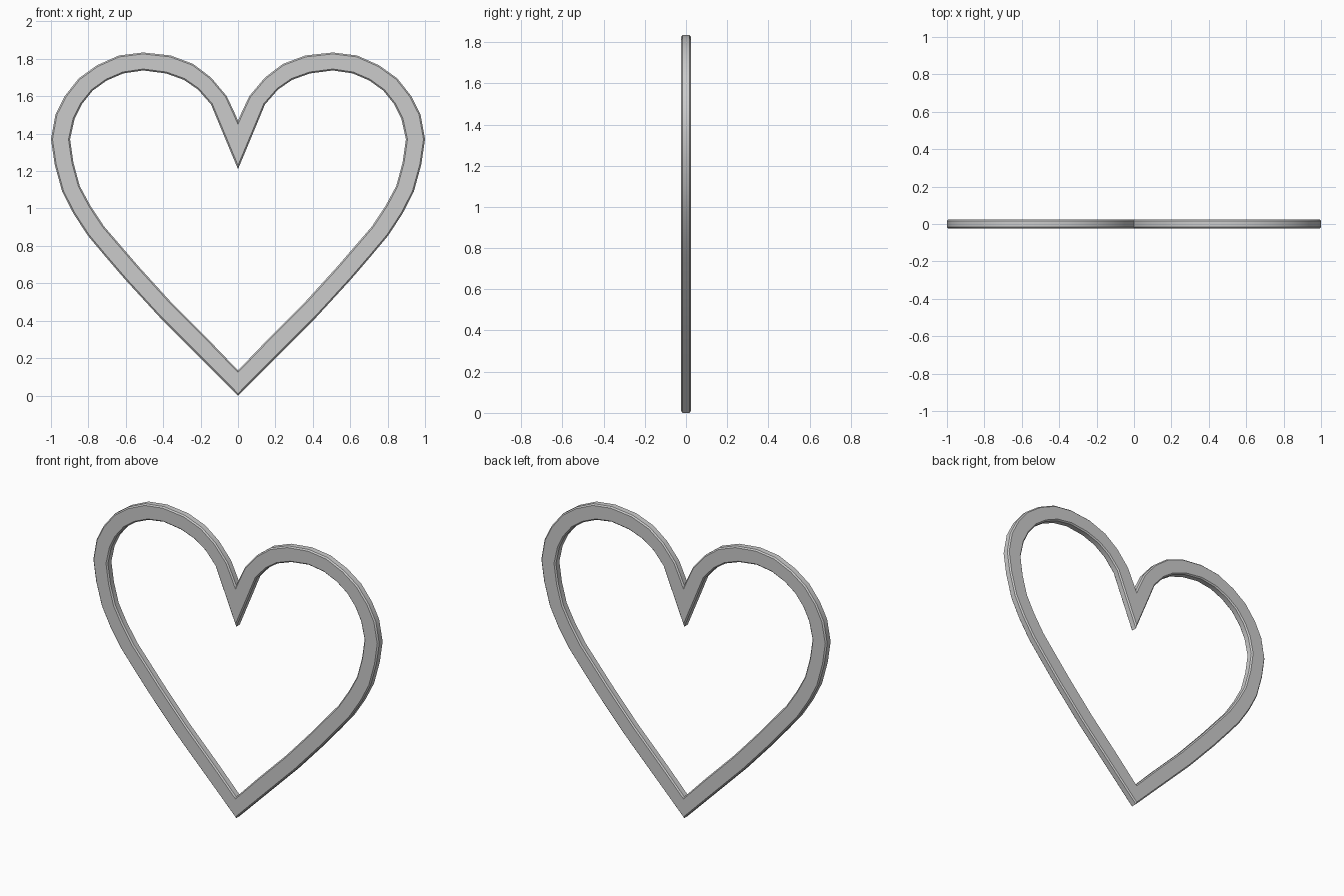
import bpy, bmesh

# Right half of the heart, from bottom tip to top notch: outer x, z, inner x, z
stations = [
    (0, 0, 0, .134), (.215, .215, .145, .285), (.42, .42, .35, .49),
    (.605, .622, .53, .688), (.715, .75, .635, .81), (.803, .855, .717, .905),
    (.88, .973, .79, 1.016), (.94, 1.09, .846, 1.12), (.98, 1.235, .88, 1.245),
    (1, 1.37, .898, 1.37), (.976, 1.503, .874, 1.478), (.927, 1.6, .836, 1.556),
    (.852, 1.695, .777, 1.63), (.755, 1.765, .702, 1.684), (.637, 1.818, .614, 1.722),
    (.507, 1.834, .507, 1.738), (.36, 1.818, .385, 1.722), (.24, 1.773, .29, 1.688),
    (.144, 1.7, .214, 1.636), (.06, 1.6, .144, 1.556), (.02, 1.515, .092, 1.43),
    (0, 1.47, 0, 1.21),
]
# Chamfered bar section: (fraction from outer to inner edge, y)
section = [(0, -.017), (.08, -.025), (.92, -.025), (1, -.017),
           (1, .017), (.92, .025), (.08, .025), (0, .017)]

# Closed loop: right half, then its mirror image
loop = stations + [(-a, b, -c, d) for a, b, c, d in stations[-2:0:-1]]

bm = bmesh.new()
rings = [[bm.verts.new((a + (c - a) * t, y, b + (d - b) * t)) for t, y in section]
         for a, b, c, d in loop]
n = len(section)
for i, ring in enumerate(rings):
    nxt = rings[(i + 1) % len(rings)]
    for j in range(n):
        k = (j + 1) % n
        bm.faces.new((ring[j], ring[k], nxt[k], nxt[j]))
bmesh.ops.recalc_face_normals(bm, faces=bm.faces)

mesh = bpy.data.meshes.new("heart_frame")
bm.to_mesh(mesh)
bm.free()
heart = bpy.data.objects.new("heart_frame", mesh)
bpy.context.collection.objects.link(heart)

# Soft shading along the bar, crisp chamfers
bpy.context.view_layer.objects.active = heart
heart.select_set(True)
bpy.ops.object.shade_smooth_by_angle(angle=0.52)
